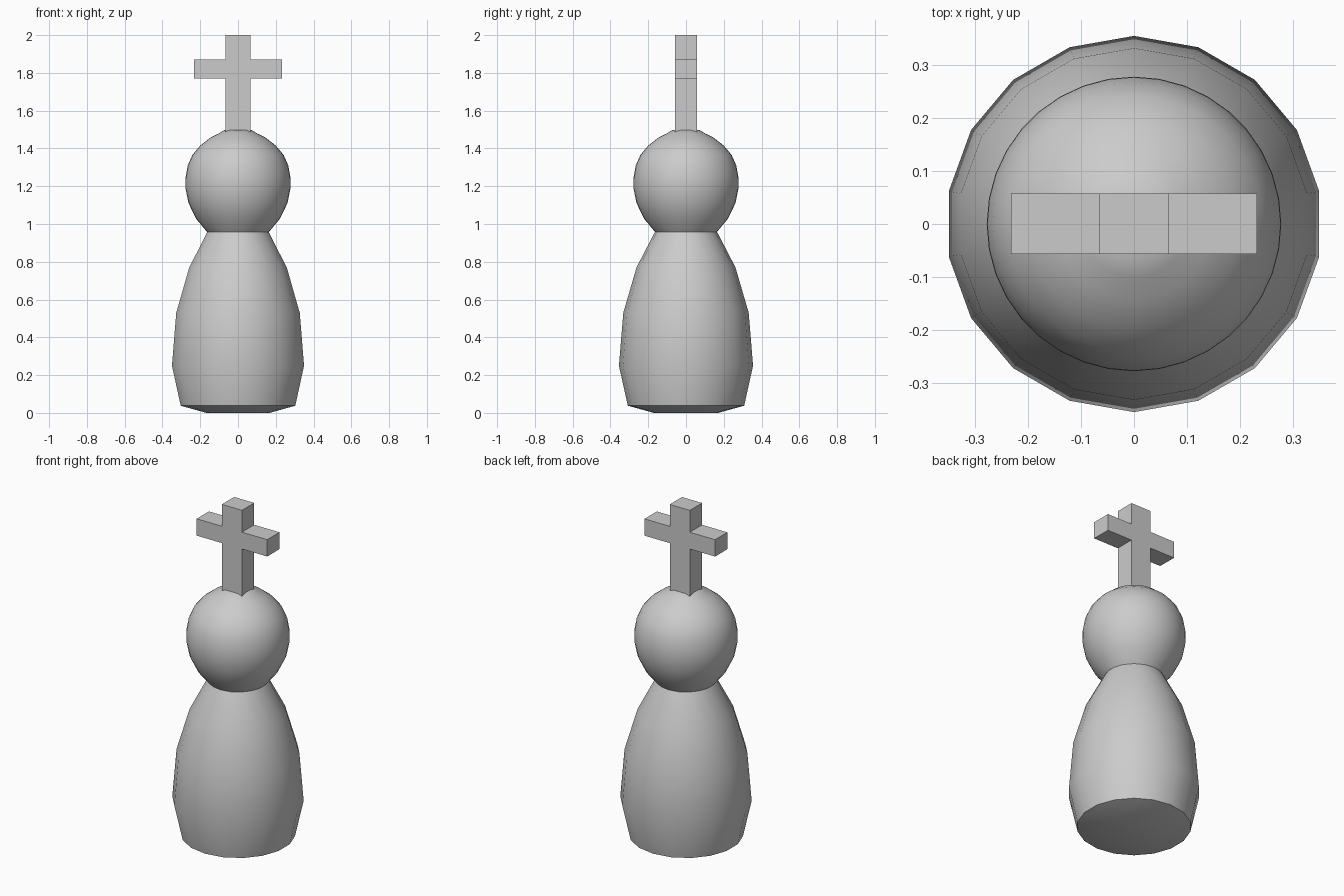
import bpy, bmesh, math

if "Cube" in bpy.data.objects:
    bpy.data.objects.remove(bpy.data.objects["Cube"])


def finish(name, bm, angle=None):
    bmesh.ops.recalc_face_normals(bm, faces=bm.faces)
    mesh = bpy.data.meshes.new(name)
    bm.to_mesh(mesh)
    bm.free()
    obj = bpy.data.objects.new(name, mesh)
    bpy.context.collection.objects.link(obj)
    if angle:
        bpy.ops.object.select_all(action='DESELECT')
        obj.select_set(True)
        bpy.context.view_layer.objects.active = obj
        bpy.ops.object.shade_smooth_by_angle(angle=math.radians(angle))
    return obj


def lathe(name, profile, sides):
    """Rings of (radius, z), closed at both ends."""
    bm = bmesh.new()
    rings = []
    for r, z in profile:
        rings.append([bm.verts.new((r * math.sin(math.tau * i / sides),
                                    r * math.cos(math.tau * i / sides), z))
                      for i in range(sides)])
    for a, b in zip(rings, rings[1:]):
        for i in range(sides):
            j = (i + 1) % sides
            bm.faces.new((a[i], a[j], b[j], b[i]))
    bm.faces.new(rings[0])
    bm.faces.new(rings[-1])
    return finish(name, bm, 40)


# Tapered body with a shallow underside
lathe("body", [(0.17, 0.0), (0.308, 0.038), (0.355, 0.25), (0.332, 0.53),
               (0.262, 0.77), (0.165, 0.957)], 18)

# Round head, rising to a low peak under the cross
lathe("head", [(0.163, 0.957), (0.22, 1.025), (0.262, 1.11), (0.278, 1.19),
               (0.277, 1.25), (0.266, 1.31), (0.242, 1.365), (0.2, 1.415),
               (0.145, 1.458), (0.1, 1.48), (0.07, 1.498)], 36)

# Cross: half outline mirrored, then extruded in depth
half = [(0.066, 1.47), (0.066, 1.77), (0.232, 1.77),
        (0.232, 1.87), (0.066, 1.87), (0.066, 2.0)]
outline = half + [(-x, z) for x, z in reversed(half)]
bm = bmesh.new()
face = bm.faces.new([bm.verts.new((x, -0.057, z)) for x, z in outline])
ext = bmesh.ops.extrude_face_region(bm, geom=[face], use_keep_orig=True)
bmesh.ops.translate(bm, vec=(0, 0.115, 0),
                    verts=[g for g in ext["geom"] if isinstance(g, bmesh.types.BMVert)])
finish("cross", bm)
